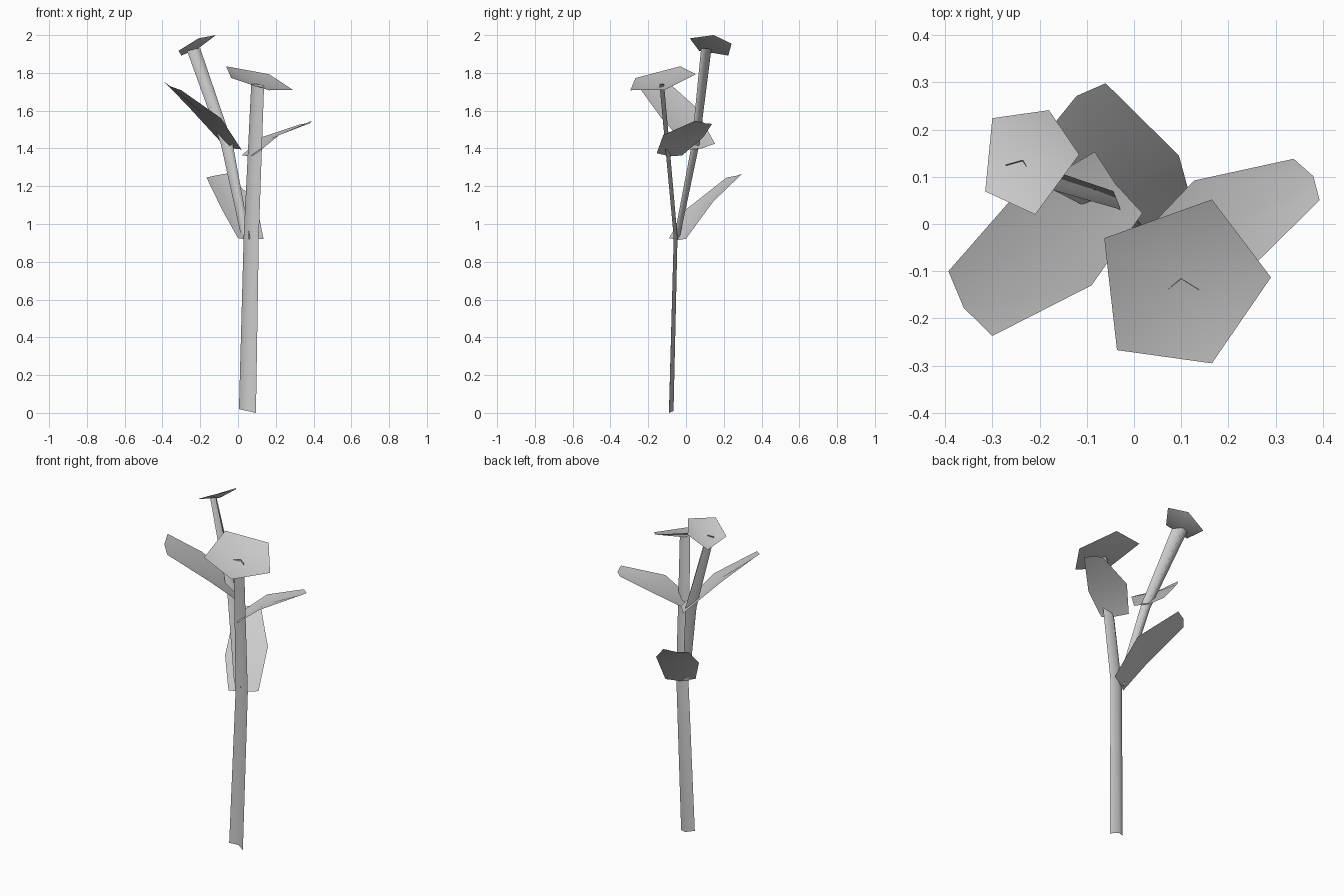
import bpy
from mathutils import Vector

default_cube = bpy.data.objects.get("Cube")
if default_cube:
    bpy.data.objects.remove(default_cube, do_unlink=True)

# One plain grey for the whole plant
grey = bpy.data.materials.new("plain_grey")
grey.use_nodes = True
grey.diffuse_color = (0.6, 0.6, 0.6, 1)
grey.node_tree.nodes["Principled BSDF"].inputs["Base Color"].default_value = grey.diffuse_color


def add_part(name, points, faces):
    """Make a smooth-shaded sheet object from points and faces."""
    mesh = bpy.data.meshes.new(name)
    mesh.from_pydata([tuple(point) for point in points], [], faces)
    mesh.materials.append(grey)
    mesh.shade_smooth()
    part = bpy.data.objects.new(name, mesh)
    bpy.context.scene.collection.objects.link(part)
    return part


def loft(name, rings):
    """Skin a strip of quads across rows that all have three points."""
    points = [point for ring in rings for point in ring]
    faces = []
    for row in range(len(rings) - 1):
        for column in range(2):
            corner = row * 3 + column
            faces.append((corner, corner + 1, corner + 4, corner + 3))
    return add_part(name, points, faces)


def leaf(name, rows, sag=0.012):
    """Three rows of left and right edge points, folded slightly along the midrib."""
    rows = [[Vector(point) for point in row] for row in rows]
    base, middle, tip = rows
    along = (sum(tip, Vector()) - sum(base, Vector())).normalized()
    across = (middle[1] - middle[0]).normalized()
    down = along.cross(across)
    if down.z > 0:
        down.negate()
    rings = []
    for left, right in rows:
        rings.append([left, (left + right) / 2 + down * sag, right])
    rings[-1][1] += along * sag
    return loft(name, rings)


def flower(name, corners, sink):
    """Shallow five-sided dish whose centre is pushed down along its axis."""
    corners = [Vector(corner) for corner in corners]
    centre = sum(corners, Vector()) / len(corners)
    axis = (corners[0] - centre).cross(corners[2] - centre).normalized()
    if axis.z < 0:
        axis.negate()
    count = len(corners)
    faces = [(i, (i + 1) % count, count) for i in range(count)]
    return add_part(name, corners + [centre - axis * sink], faces)


# Stems: folded strips, open towards the front
loft("main_stem", [
    [(0.005, -0.09, 0.02), (0.05, -0.066, 0.01), (0.095, -0.09, 0)],
    [(0.03, -0.065, 0.93), (0.07, -0.045, 0.93), (0.11, -0.065, 0.93)],
    [(0.07, -0.14, 1.74), (0.1, -0.116, 1.74), (0.138, -0.14, 1.735)],
])
loft("side_stem", [
    [(0.02, -0.06, 0.92), (0.045, -0.035, 0.92), (0.065, -0.065, 0.92)],
    [(-0.09, 0.03, 1.42), (-0.045, 0.07, 1.42), (-0.027, 0.03, 1.42)],
    [(-0.273, 0.125, 1.925), (-0.237, 0.135, 1.93), (-0.2, 0.08, 1.93)],
])

# Flowers: corners listed anticlockwise from above
flower("main_flower", [
    (-0.063, -0.03, 1.835), (-0.036, -0.267, 1.773), (0.165, -0.295, 1.708),
    (0.29, -0.113, 1.71), (0.165, 0.052, 1.793),
], sink=0.037)
flower("side_flower", [
    (-0.18, 0.241, 1.955), (-0.3, 0.224, 1.892), (-0.315, 0.069, 1.917),
    (-0.209, 0.02, 1.983), (-0.116, 0.147, 2),
], sink=0.025)

# Leaves: base, middle and tip rows, each with its two edges
leaf("upper_right_leaf", [
    [(0.018, 0.023, 1.395), (-0.083, 0.153, 1.425)],
    [(-0.09, -0.13, 1.56), (-0.266, 0.045, 1.625)],
    [(-0.3, -0.237, 1.708), (-0.393, -0.1, 1.755)],
])
leaf("upper_left_leaf", [
    [(0.02, -0.02, 1.363), (0.1, -0.155, 1.375)],
    [(0.127, 0.092, 1.46), (0.22, -0.12, 1.472)],
    [(0.338, 0.138, 1.53), (0.393, 0.05, 1.547)],
])
leaf("lower_back_leaf", [
    [(0.135, 0, 0.922), (0, -0.09, 0.925)],
    [(0.095, 0.145, 1.12), (-0.085, 0, 1.077)],
    [(-0.06, 0.298, 1.267), (-0.167, 0.215, 1.246)],
])
